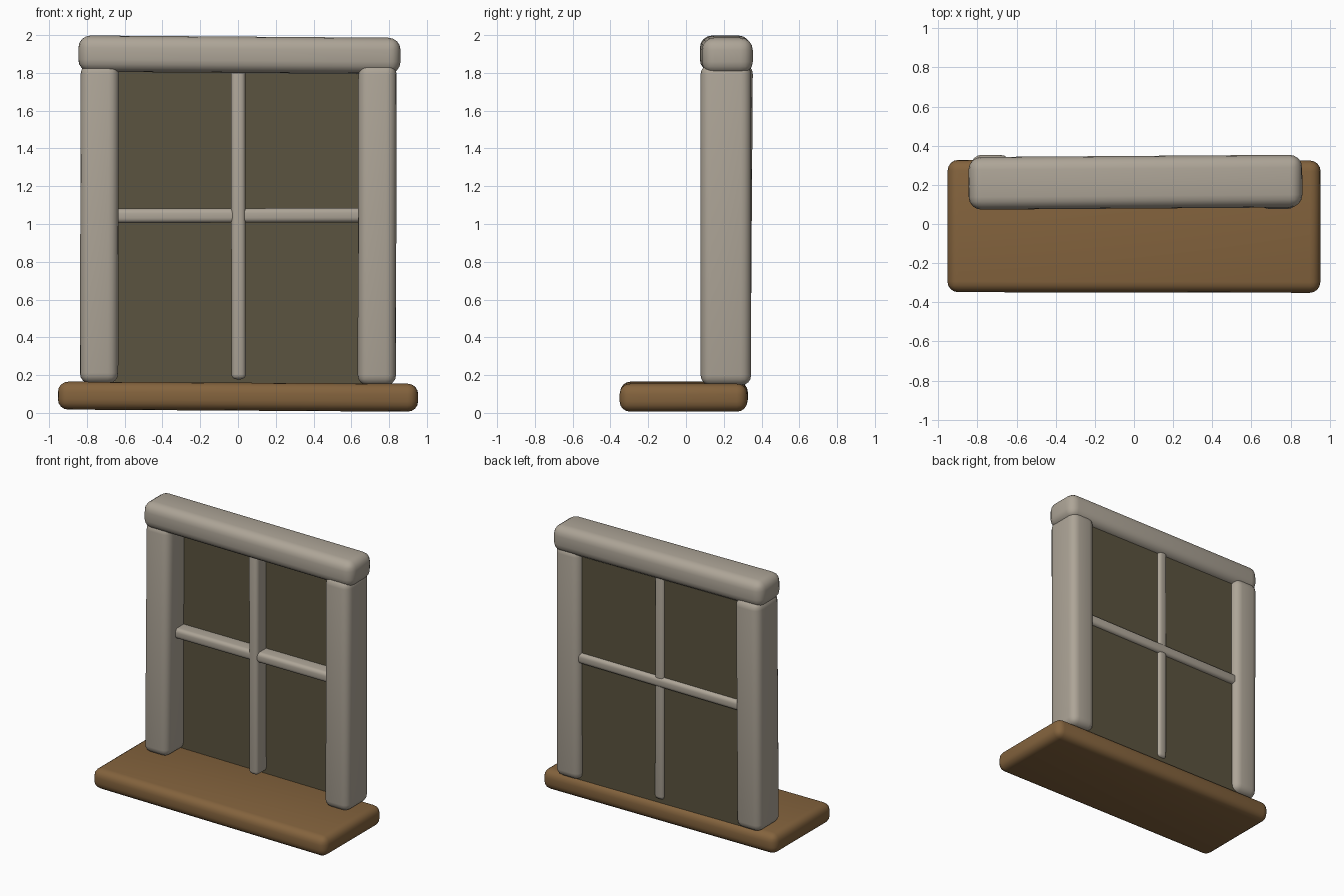
import bpy
import bmesh
from math import radians
from mathutils import Matrix, Euler

if "Cube" in bpy.data.objects:
    bpy.data.objects.remove(bpy.data.objects["Cube"])


def material(name, rgb):
    m = bpy.data.materials.new(name)
    m.diffuse_color = (*rgb, 1)
    m.use_nodes = True
    m.node_tree.nodes["Principled BSDF"].inputs["Base Color"].default_value = m.diffuse_color
    return m


PAINT = material("painted_frame", (0.42, 0.375, 0.31))
WOOD = material("sill_wood", (0.23, 0.125, 0.047))
GLASS = material("dark_glass", (0.105, 0.088, 0.05))


def block(name, lo, hi, radius, mat, tilt=(0, 0, 0)):
    """Rounded box between two corners, tilted a little about its centre."""
    centre = [(a + b) / 2 for a, b in zip(lo, hi)]
    size = [b - a for a, b in zip(lo, hi)]
    bm = bmesh.new()
    bmesh.ops.create_cube(bm, size=1, matrix=Matrix.Diagonal((*size, 1)))
    if radius:
        bmesh.ops.bevel(bm, geom=bm.edges[:], offset=radius, segments=4,
                        profile=0.5, affect='EDGES')
    mesh = bpy.data.meshes.new(name)
    bm.to_mesh(mesh)
    bm.free()
    mesh.materials.append(mat)
    ob = bpy.data.objects.new(name, mesh)
    ob.location = centre
    ob.rotation_euler = Euler([radians(a) for a in tilt])
    bpy.context.collection.objects.link(ob)
    bpy.ops.object.select_all(action='DESELECT')
    ob.select_set(True)
    bpy.context.view_layer.objects.active = ob
    bpy.ops.object.shade_smooth_by_angle(angle=radians(40))
    return ob


# Sill
block("sill", (-0.953, -0.35, 0.012), (0.953, 0.326, 0.16), 0.055, WOOD, (0, 0.35, -0.1))

# Frame: two side posts and a header, each slightly crooked
block("left_post", (-0.835, 0.082, 0.155), (-0.632, 0.348, 1.85), 0.055, PAINT, (-0.4, 0.15, 0))
block("right_post", (0.635, 0.077, 0.145), (0.838, 0.345, 1.847), 0.055, PAINT, (0, 0.12, 0))
block("header", (-0.845, 0.079, 1.8), (0.86, 0.348, 1.992), 0.065, PAINT, (0, 0.42, 0.4))

# Pane
block("pane", (-0.68, 0.27, 0.13), (0.68, 0.30, 1.86), 0, GLASS)

# Glazing bars
block("vertical_bar", (-0.036, 0.165, 0.178), (0.04, 0.318, 1.86), 0.026, PAINT, (0, -0.1, 0))
block("horizontal_bar", (-0.68, 0.175, 1.007), (0.68, 0.325, 1.083), 0.026, PAINT, (0, -0.15, 0))
